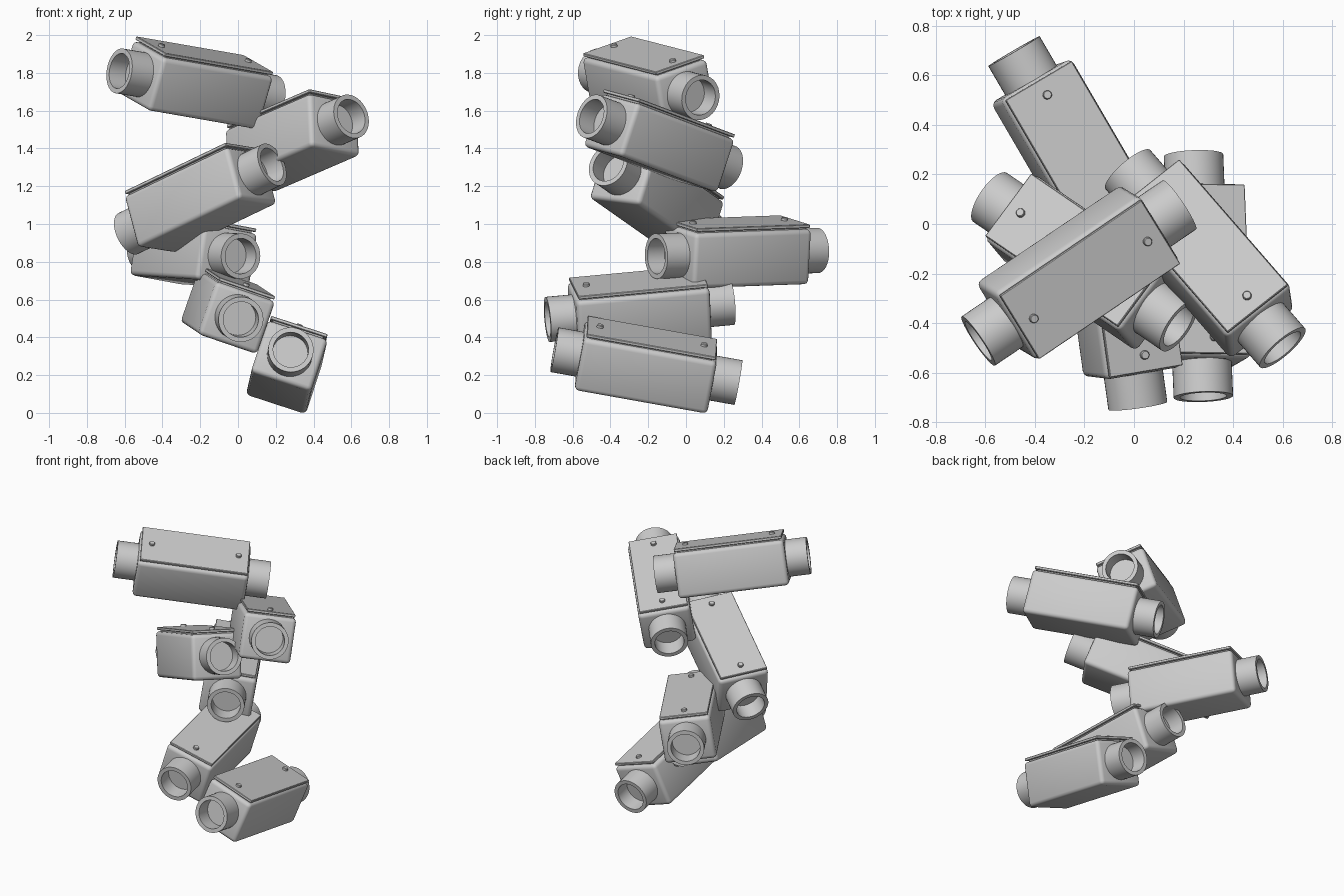
import bpy
import bmesh
import math
from mathutils import Matrix, Vector

cube = bpy.data.objects.get("Cube")
if cube:
    bpy.data.objects.remove(cube, do_unlink=True)

GREY = (0.6, 0.6, 0.6, 1.0)
grey = bpy.data.materials.new("plain grey")
grey.use_nodes = True
grey.diffuse_color = GREY
for node in grey.node_tree.nodes:
    if node.type == 'BSDF_PRINCIPLED':
        node.inputs["Base Color"].default_value = GREY
        node.inputs["Roughness"].default_value = 0.6


def finish(bm, name):
    """Turn a bmesh into a grey mesh, smooth with sharp edges."""
    bmesh.ops.recalc_face_normals(bm, faces=bm.faces)
    mesh = bpy.data.meshes.new(name)
    bm.to_mesh(mesh)
    bm.free()
    mesh.materials.append(grey)
    mesh.shade_smooth()
    mesh.set_sharp_from_angle(angle=math.radians(35))
    return mesh


def block(name, size, z, bevel, segments):
    """Bevelled box centred on the local axis at height z."""
    bm = bmesh.new()
    bmesh.ops.create_cube(bm, size=1)
    bmesh.ops.scale(bm, vec=size, verts=bm.verts)
    bmesh.ops.bevel(bm, geom=bm.edges[:], offset=bevel, segments=segments,
                    profile=0.5, affect='EDGES')
    bmesh.ops.translate(bm, vec=(0, 0, z), verts=bm.verts)
    return finish(bm, name)


def lathe(name, profile, steps):
    """Spin (radius, distance) points around the local x axis."""
    bm = bmesh.new()
    verts = [bm.verts.new((d, r, 0)) for r, d in profile]
    edges = [bm.edges.new(pair) for pair in zip(verts, verts[1:])]
    bmesh.ops.spin(bm, geom=verts + edges, cent=(0, 0, 0), axis=(1, 0, 0),
                   angle=math.tau, steps=steps)
    bmesh.ops.remove_doubles(bm, verts=bm.verts, dist=0.0005)
    return finish(bm, name)


# Shared parts of one box: local x runs along it, local z points to the lid
body = block("body", (0.715, 0.335, 0.295), -0.006, 0.025, 3)
seam = block("seam", (0.66, 0.28, 0.02), 0.145, 0.002, 1)
lid = block("lid", (0.695, 0.314, 0.018), 0.159, 0.003, 1)
pipe = lathe("pipe", [(0, 0.33), (0.12, 0.33), (0.12, 0.495), (0.094, 0.495),
                      (0.094, 0.39), (0, 0.39)], 40)
knob = lathe("knob", [(0, 0), (0.018, 0), (0.018, 0.014), (0.015, 0.018),
                      (0, 0.018)], 16)

flip = Matrix.Rotation(math.pi, 4, 'Z')
upright = Matrix.Rotation(-math.pi / 2, 4, 'Y')
parts = [("body", body, Matrix()), ("lid_seam", seam, Matrix()),
         ("lid", lid, Matrix()),
         ("front_pipe", pipe, flip), ("back_pipe", pipe, Matrix()),
         ("front_knob", knob, Matrix.Translation((-0.28, 0, 0.165)) @ upright),
         ("back_knob", knob, Matrix.Translation((0.28, 0, 0.165)) @ upright)]

# Each box from the ground up: front pipe end, back pipe end, lid direction
boxes = [
    ((0.28, -0.70, 0.335), (0.24, 0.28, 0.16), (0.31, 0.16, 0.94)),
    ((0.015, -0.73, 0.495), (-0.12, 0.24, 0.585), (0.33, -0.05, 0.94)),
    ((0.01, -0.15, 0.83), (-0.48, 0.69, 0.86), (0.14, 0.07, 0.98)),
    ((0.17, -0.405, 1.31), (-0.57, 0.10, 0.955), (-0.20, 0.26, 0.94)),
    ((0.60, -0.50, 1.57), (-0.025, 0.22, 1.30), (-0.06, 0.33, 0.94)),
    ((-0.625, -0.47, 1.81), (0.18, 0.075, 1.67), (0.30, -0.15, 0.95)),
]

for number, (front, back, up) in enumerate(boxes, 1):
    front, back = Vector(front), Vector(back)
    along = (back - front).normalized()
    side = Vector(up).cross(along).normalized()
    top = along.cross(side)
    frame = Matrix((along, side, top)).transposed().to_4x4()
    frame.translation = (front + back) / 2
    for name, mesh, place in parts:
        obj = bpy.data.objects.new(f"box_{number}_{name}", mesh)
        bpy.context.collection.objects.link(obj)
        obj.matrix_world = frame @ place
